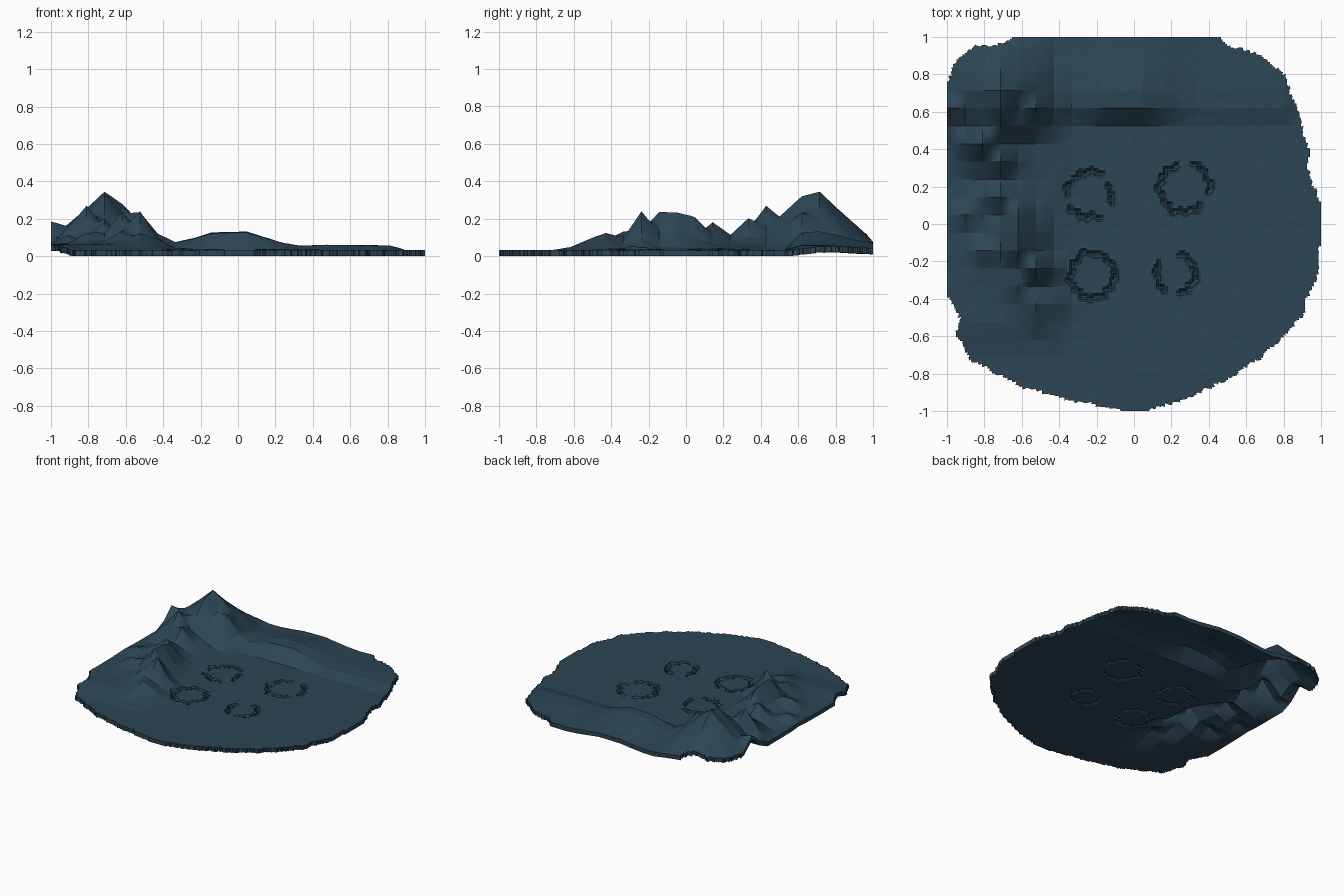
import bpy, bmesh, math, random
from mathutils import noise, Vector

if "Cube" in bpy.data.objects:
    bpy.data.objects.remove(bpy.data.objects["Cube"])

random.seed(4)
COARSE, SUB = 21, 8            # coarse terrain cells, fine steps per cell
N = COARSE * SUB
BASE = 0.032                   # slab thickness

# Mountain peaks: x, y, height, falloff radius
PEAKS = [(-.714, .714, .345, .36), (-.714, .619, .32, .30), (-.619, .714, .28, .28),
         (-.81, .429, .27, .20), (-.524, .619, .235, .18), (-.714, .333, .18, .22),
         (-.714, .143, .18, .20), (-.619, .048, .20, .18), (-.619, -.048, .235, .20),
         (-.619, -.143, .235, .20), (-.524, -.238, .23, .15), (-.619, -.333, .135, .17),
         (-.524, -.429, .135, .22), (-.905, .048, .11, .20), (-1, .619, .18, .20),
         (-.81, -.143, .12, .2)]
# Low ridge along the back: heights along x, then its cross profile along y
RIDGE_X = [(-1, .04), (-.4, .04), (-.3, .045), (-.14, .095), (.05, .1), (.17, .06),
           (.3, .022), (.4, .028), (.8, .028), (.9, 0), (1, 0)]
RIDGE_Y = [(-1, 0), (.524, 0), (.619, .95), (.714, 1), (.81, .8), (.905, .55), (1, .4)]
# Ragged ground outline
OUTLINE = [(1, .1), (1, -.05), (.98, -.3), (.92, -.4), (.9, -.5), (.72, -.68), (.5, -.83),
           (.3, -.93), (.06, -1), (-.04, -1), (-.3, -.95), (-.6, -.87), (-.87, -.73),
           (-.95, -.6), (-.93, -.5), (-1, -.38), (-1, .75), (-.95, .88), (-.85, .95),
           (-.7, .96), (-.65, 1), (.46, 1), (.5, .95), (.65, .92), (.8, .8), (.88, .6),
           (.93, .4), (.94, .25)]
# Broken ground rings: x, y, radius
RINGS = [(-.24, .16, .12), (.27, .2, .13), (-.22, -.27, .12), (.22, -.26, .105)]


def interp(table, t):
    for (a, va), (b, vb) in zip(table, table[1:]):
        if t <= b:
            return va + (vb - va) * max(0, t - a) / (b - a)
    return table[-1][1]


def coarse_height(x, y):
    h = interp(RIDGE_X, x) * interp(RIDGE_Y, y)
    for px, py, ph, r in PEAKS:
        d = math.hypot(x - px, y - py) / r
        h = max(h, (ph - BASE) * max(0, 1 - d) ** 1.1)
    if x < -.38 and y > -.68:
        h = max(h, .03 * min(1, (-.33 - x) / .2, (y + .72) / .2))
        h *= 1 + .25 * noise.noise(Vector((x * 9, y * 9, 3))) * (h < .2)
    return h


nodes = [[coarse_height(-1 + 2 * i / COARSE, -1 + 2 * j / COARSE)
          for j in range(COARSE + 1)] for i in range(COARSE + 1)]


def height(x, y):
    u, v = (x + 1) / 2 * COARSE, (y + 1) / 2 * COARSE
    i, j = min(COARSE - 1, max(0, int(u))), min(COARSE - 1, max(0, int(v)))
    u, v = u - i, v - j
    return ((nodes[i][j] * (1 - u) + nodes[i + 1][j] * u) * (1 - v)
            + (nodes[i][j + 1] * (1 - u) + nodes[i + 1][j + 1] * u) * v)


def crack(x, y):
    """Strength of the broken ring cracks at a point."""
    for cx, cy, r in RINGS:
        a = math.atan2(y - cy, x - cx)
        n = noise.noise(Vector((math.cos(a) * 4 + cx * 20, math.sin(a) * 4, cy * 20)))
        d = math.hypot(x - cx, y - cy) - r * (1 + .22 * n)
        if abs(d) < .022 and noise.noise(Vector((a * 1.3, cx * 9, cy * 9))) > -.3:
            return -1.0 if abs(d) < .009 else .5
    return 0.0


def inside(x, y):
    hit = False
    for (ax, ay), (bx, by) in zip(OUTLINE, OUTLINE[1:] + OUTLINE[:1]):
        if (ay > y) != (by > y) and x < ax + (bx - ax) * (y - ay) / (by - ay):
            hit = not hit
    return hit


def ragged(x, y):
    a = math.atan2(y, x)
    s = 1 + .012 * noise.noise(Vector((a * 14, 0, 5)))
    if max(abs(x), abs(y)) > .975:
        s = 1
    return inside(x * s, y * s)


# Fine terrain sheet, top and bottom, clipped to the outline
bm = bmesh.new()
cache = {}


def pair(i, j):
    if (i, j) not in cache:
        x, y = -1 + 2 * i / N, -1 + 2 * j / N
        h, c = height(x, y), crack(x, y)
        bump = .0015 * noise.noise(Vector((x * 22, y * 22, 1)))
        top = bm.verts.new((x, y, BASE + h + bump + .012 * c))
        low = bm.verts.new((x, y, h + (.008 if c < 0 else 0)))
        cache[i, j] = (top, low)
    return cache[i, j]


cells = {(i, j) for i in range(N) for j in range(N)
         if ragged(-1 + 2 * (i + .5) / N, -1 + 2 * (j + .5) / N)}
SIDES = [((0, 0), (1, 0), (0, -1)), ((1, 0), (1, 1), (1, 0)),
         ((1, 1), (0, 1), (0, 1)), ((0, 1), (0, 0), (-1, 0))]
rim = set()
for i, j in sorted(cells):
    quad = [pair(i, j), pair(i + 1, j), pair(i + 1, j + 1), pair(i, j + 1)]
    bm.faces.new([q[0] for q in quad])
    bm.faces.new([q[1] for q in reversed(quad)])
    # Rim wall where the neighbouring cell is missing
    for a, b, n in SIDES:
        if (i + n[0], j + n[1]) not in cells:
            ka, kb = (i + a[0], j + a[1]), (i + b[0], j + b[1])
            rim |= {ka, kb}
            (at, al), (bt, bl) = pair(*ka), pair(*kb)
            bm.faces.new((at, al, bl, bt))

# Chip the rim sideways a little, staying within the frame
for k in sorted(rim):
    dx, dy = random.uniform(-.005, .005), random.uniform(-.005, .005)
    for v in cache[k]:
        if max(abs(v.co.x), abs(v.co.y)) < .99:
            v.co.x += dx
            v.co.y += dy

mesh = bpy.data.meshes.new("terrain")
bm.to_mesh(mesh)
bm.free()
terrain = bpy.data.objects.new("terrain", mesh)
bpy.context.collection.objects.link(terrain)

# Dark slate blue ground
mat = bpy.data.materials.new("slate_ground")
mat.diffuse_color = (.025, .06, .09, 1)
mat.use_nodes = True
mat.node_tree.nodes["Principled BSDF"].inputs["Base Color"].default_value = mat.diffuse_color
mesh.materials.append(mat)
